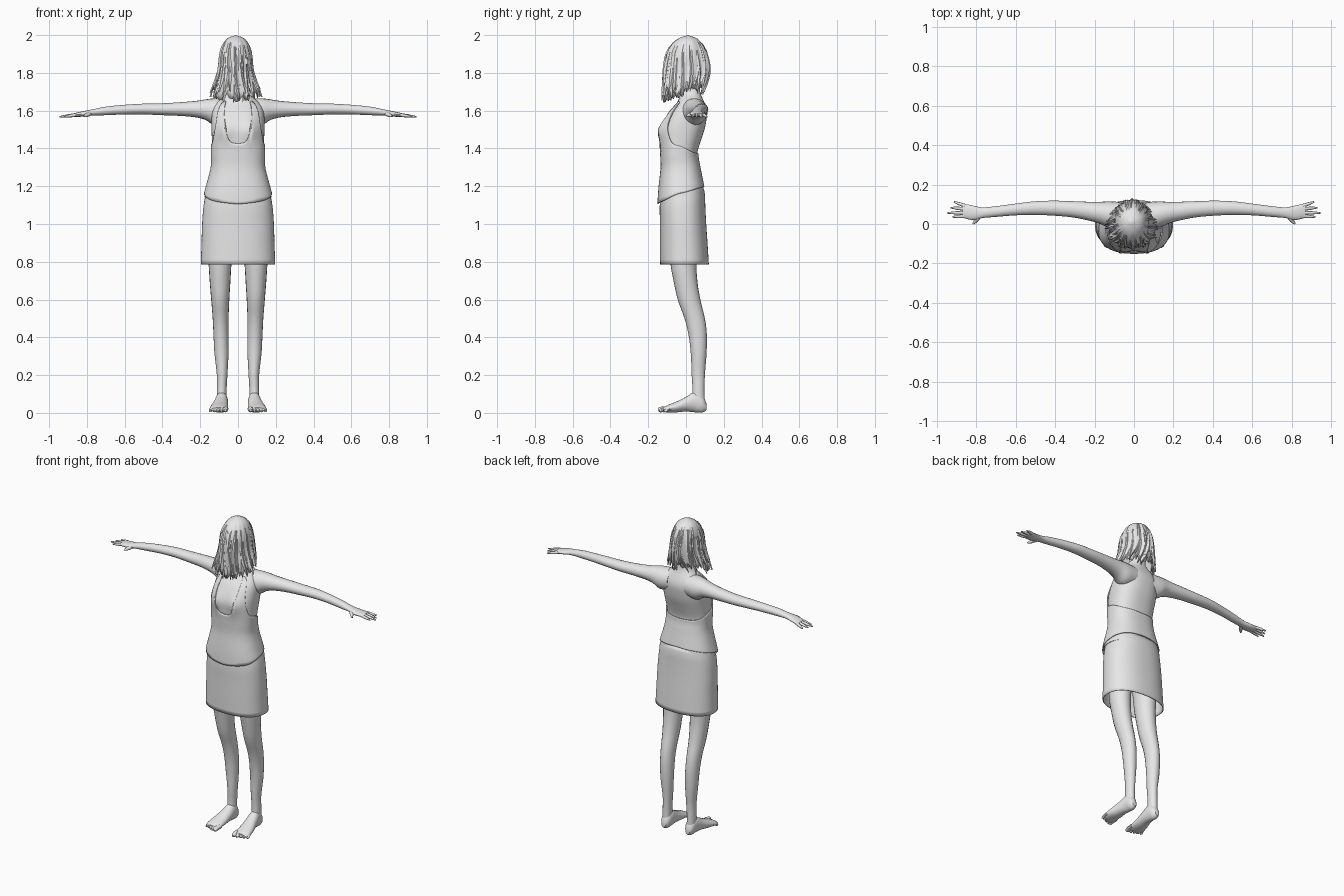
import bpy, bmesh, math, random
from mathutils import Vector

if "Cube" in bpy.data.objects:
    bpy.data.objects.remove(bpy.data.objects["Cube"])
random.seed(4)

mat = bpy.data.materials.new("plain_grey")
mat.diffuse_color = (0.8, 0.8, 0.8, 1)
mat.use_nodes = True
mat.node_tree.nodes["Principled BSDF"].inputs["Base Color"].default_value = mat.diffuse_color


def interp(table, t):
    """Smooth interpolation of table rows keyed by their first value (ascending)."""
    t = min(max(t, table[0][0]), table[-1][0])
    i = 0
    while i < len(table) - 2 and t > table[i + 1][0]:
        i += 1
    a, b = table[i], table[i + 1]
    p, n = table[max(i - 1, 0)], table[min(i + 2, len(table) - 1)]
    h = b[0] - a[0]
    u = (t - a[0]) / h
    out = []
    for k in range(1, len(a)):
        m0 = (b[k] - p[k]) / (b[0] - p[0]) * h
        m1 = (n[k] - a[k]) / (n[0] - a[0]) * h
        out.append((2*u**3 - 3*u**2 + 1) * a[k] + (u**3 - 2*u**2 + u) * m0
                   + (3*u**2 - 2*u**3) * b[k] + (u**3 - u**2) * m1)
    return out


def spow(v, e):
    return math.copysign(abs(v) ** e, v)


def finish(name, bm, mirror=False, thick=0, angle=45):
    bmesh.ops.remove_doubles(bm, verts=bm.verts, dist=0.00005)
    bmesh.ops.recalc_face_normals(bm, faces=bm.faces)
    me = bpy.data.meshes.new(name)
    bm.to_mesh(me)
    bm.free()
    ob = bpy.data.objects.new(name, me)
    bpy.context.collection.objects.link(ob)
    me.materials.append(mat)
    bpy.ops.object.select_all(action='DESELECT')
    ob.select_set(True)
    bpy.context.view_layer.objects.active = ob
    bpy.ops.object.shade_smooth_by_angle(angle=math.radians(angle))
    if thick:
        s = ob.modifiers.new("thickness", 'SOLIDIFY')
        s.thickness, s.offset = thick, -1
    if mirror:
        ob.modifiers.new("mirror", 'MIRROR')
    return ob


def add_loft(bm, rings, closed=True, caps=True):
    rows = [[bm.verts.new(p) for p in r] for r in rings]
    n = len(rows[0])
    for a, b in zip(rows, rows[1:]):
        for j in range(n if closed else n - 1):
            k = (j + 1) % n
            bm.faces.new((a[j], a[k], b[k], b[j]))
    if caps:
        bm.faces.new(rows[0])
        bm.faces.new(rows[-1])


def limb(bm, axis, table, steps, sides=20, e=1.0):
    """Loft along an axis; rows are (position, a0, a1, b0, b1) extents."""
    rings = []
    for i in range(steps + 1):
        t = table[0][0] + (table[-1][0] - table[0][0]) * i / steps
        a0, a1, b0, b1 = interp(table, t)
        ring = []
        for j in range(sides):
            w = 2 * math.pi * j / sides
            a = (a0 + a1) / 2 + (a1 - a0) / 2 * spow(math.cos(w), e)
            b = (b0 + b1) / 2 + (b1 - b0) / 2 * spow(math.sin(w), e)
            ring.append({'x': (t, a, b), 'y': (a, t, b), 'z': (a, b, t)}[axis])
        rings.append(ring)
    add_loft(bm, rings)


def tube(bm, pts, radii, sides=8):
    pts = [Vector(p) for p in pts]
    rings = []
    for i, p in enumerate(pts):
        d = (pts[min(i + 1, len(pts) - 1)] - pts[max(i - 1, 0)]).normalized()
        u = d.cross(Vector((0, 0, 1))).normalized()
        v = u.cross(d)
        rings.append([p + radii[i] * (u * math.cos(w) + v * math.sin(w))
                      for w in (2 * math.pi * j / sides for j in range(sides))])
    add_loft(bm, rings)


# Body outline: height, half width, front y, back y
BODY = [(1.08, .182, -.145, .104), (1.15, .176, -.142, .098), (1.2, .163, -.138, .09),
        (1.3, .138, -.128, .07), (1.37, .136, -.13, .06), (1.44, .138, -.134, .078),
        (1.5, .14, -.134, .098), (1.55, .14, -.115, .108), (1.6, .136, -.086, .112),
        (1.64, .118, -.05, .1), (1.67, .08, -.035, .085), (1.7, .052, -.03, .075), (1.78, .05, -.03, .07)]


def body_point(d, z, grow=0.0):
    """Body surface at angle d degrees from the front, with the bust added."""
    hw, yf, yb = interp(BODY, z)
    s, c = math.sin(math.radians(d)), math.cos(math.radians(d))
    x = (hw + grow) * spow(s, .83)
    y = (yf + yb) / 2 - ((yb - yf) / 2 + grow) * spow(c, .83)
    if c > 0:
        y -= .017 * c * math.exp(-((abs(x) - .07) / .04) ** 2 - ((z - 1.5) / .055) ** 2)
    return (x, y, z)


# Torso with neck
bm = bmesh.new()
add_loft(bm, [[body_point(d, 1.14 + .64 * i / 32) for d in range(0, 360, 6)] for i in range(33)])
finish("torso", bm)

# Low-backed top: neckline and hem by angle
NECKLINE = [(0, 1.425), (14, 1.44), (22, 1.5), (29, 1.645), (40, 1.645), (50, 1.53),
            (66, 1.44), (90, 1.412), (130, 1.38), (180, 1.37)]
HEM = [(0, 1.105), (45, 1.125), (90, 1.165), (135, 1.19), (180, 1.2)]
bm = bmesh.new()
rings = []
for i in range(25):
    ring = []
    for j in range(144):
        d = j * 2.5
        m = min(d, 360 - d)
        lo, hi = interp(HEM, m)[0], min(interp(NECKLINE, m)[0], 1.65)
        ring.append(body_point(d, lo + (hi - lo) * i / 24, .007))
    rings.append(ring)
add_loft(bm, rings, caps=False)
finish("top", bm, thick=.006)

# Skirt, open at the bottom
SKIRT = [(.785, .197, -.137, .121), (.9, .193, -.138, .114), (1.0, .19, -.138, .107),
         (1.1, .182, -.139, .102), (1.16, .17, -.132, .1), (1.2, .155, -.125, .09)]
bm = bmesh.new()
rings = []
for i in range(17):
    z = .785 + .415 * i / 16
    hw, yf, yb = interp(SKIRT, z)
    rings.append([(hw * spow(math.sin(w), .87), (yf + yb) / 2 - (yb - yf) / 2 * spow(math.cos(w), .87), z)
                  for w in (2 * math.pi * j / 64 for j in range(64))])
add_loft(bm, rings, caps=False)
finish("skirt", bm, thick=.005)

# Legs
bm = bmesh.new()
limb(bm, 'z', [(.05, .06, .112, .03, .1), (.13, .06, .112, .034, .098), (.2, .056, .112, .03, .1),
               (.32, .05, .125, .025, .109), (.42, .05, .13, .012, .11), (.5, .05, .134, -.008, .1),
               (.6, .046, .142, -.044, .076), (.7, .04, .15, -.066, .06), (.8, .034, .156, -.084, .056),
               (1.0, .02, .16, -.1, .07)], 40)
finish("leg", bm, mirror=True)

# Feet with toes
bm = bmesh.new()
limb(bm, 'y', [(-.122, .062, .142, .006, .028), (-.1, .055, .15, .003, .04), (-.05, .052, .144, .003, .06),
               (0, .052, .13, .007, .085), (.05, .053, .119, .003, .112), (.09, .058, .113, .002, .09),
               (.108, .072, .1, .015, .05)], 20)
for k in range(5):
    x, r, tip = .066 + .0195 * k, (.014 if k == 0 else .0105 - .0005 * k), -.148 + .008 * k
    tube(bm, [(x - .004, -.09 + .004 * k, .022), (x, tip + .022, .02), (x + .002, tip + .008, r + .002),
              (x + .002, tip, r)], [r * .9, r, r, r * .5])
finish("foot", bm, mirror=True)

# Arms running into the palms
bm = bmesh.new()
limb(bm, 'x', [(.06, -.03, .11, 1.53, 1.665), (.13, -.018, .115, 1.525, 1.665), (.17, .0, .112, 1.55, 1.66),
               (.22, .015, .112, 1.564, 1.652), (.3, .032, .115, 1.572, 1.645), (.4, .042, .118, 1.576, 1.639),
               (.5, .046, .115, 1.58, 1.637), (.6, .044, .103, 1.58, 1.631), (.7, .036, .09, 1.576, 1.621),
               (.77, .03, .084, 1.574, 1.607), (.81, .02, .092, 1.57, 1.599), (.85, .026, .1, 1.567, 1.591),
               (.87, .034, .1, 1.569, 1.586)], 48)
finish("arm", bm, mirror=True)

# Fingers and thumb
bm = bmesh.new()
for base, tip in [((.855, .04), (.92, .036)), ((.855, .057), (.945, .056)),
                  ((.855, .076), (.93, .083)), ((.855, .092), (.912, .112))]:
    mid = ((base[0] + tip[0]) / 2, (base[1] + tip[1]) / 2)
    tube(bm, [(*base, 1.578), (*mid, 1.573), (*tip, 1.567)], [.0095, .0085, .004])
tube(bm, [(.785, .042, 1.585), (.8, .018, 1.577), (.815, .001, 1.57)], [.014, .011, .005])
finish("fingers", bm, mirror=True)

# Head beneath the hair
bm = bmesh.new()
limb(bm, 'z', [(1.69, -.035, .035, -.06, .05), (1.73, -.06, .06, -.085, .075), (1.8, -.078, .074, -.1, .095),
               (1.88, -.078, .076, -.092, .1), (1.95, -.055, .055, -.055, .07), (1.975, -.02, .02, -.02, .04)], 16)
finish("head", bm)

# Hair outline: height, half width, front y, back y
HAIR = [(1.6, .128, -.112, .055), (1.7, .12, -.12, .085), (1.75, .108, -.121, .108), (1.82, .092, -.119, .125),
        (1.9, .085, -.106, .112), (1.95, .07, -.078, .09), (1.985, .042, -.036, .054), (2.0, 0, .01, .01)]


def hair_point(d, z, f=1.0):
    hw, yf, yb = interp(HAIR, z)
    s, c = math.sin(math.radians(d)), math.cos(math.radians(d))
    return Vector((-.012 + hw * f * s, (yf + yb) / 2 - (yb - yf) / 2 * f * c, z))


# Hair cap with wavy sides and a ragged lower edge
bm = bmesh.new()
cols = [(d, random.uniform(.95, 1.02), 1.7 - .035 * math.cos(math.radians(d)) + random.uniform(-.025, .025))
        for d in range(0, 360, 6)]
rings = []
for i in range(15):
    t = i / 14
    rings.append([hair_point(d, 2 - (2 - lo) * t ** 1.7, 1 + (f - 1) * min(1, 3 * t)) for d, f, lo in cols])
add_loft(bm, rings, caps=False)
finish("hair_cap", bm, thick=.006, angle=30)

# Overlapping tapered locks
bm = bmesh.new()
for k in range(54):
    d = k * 360 / 54 * 3 + random.uniform(-6, 6)
    back = (1 - math.cos(math.radians(d))) / 2
    top = random.uniform(1.82, 1.965)
    low = 1.65 + .045 * back + random.uniform(-.01, .05)
    drift, flare, width = random.uniform(-14, 14), random.uniform(0, .14), random.uniform(5, 9)
    rings = []
    for i in range(8):
        t = i / 7
        z = top + (low - top) * t
        w = width * (math.sin(math.pi * (.15 + .85 * t)) * .9 + .08)
        c = d + drift * t * t
        f = 1.0 + flare * t ** 3
        rings.append([hair_point(c - w, z, f - .02), hair_point(c, z, f + .035),
                      hair_point(c + w, z, f - .02), hair_point(c, z, f - .04)])
    add_loft(bm, rings)
finish("hair_locks", bm, angle=30)
